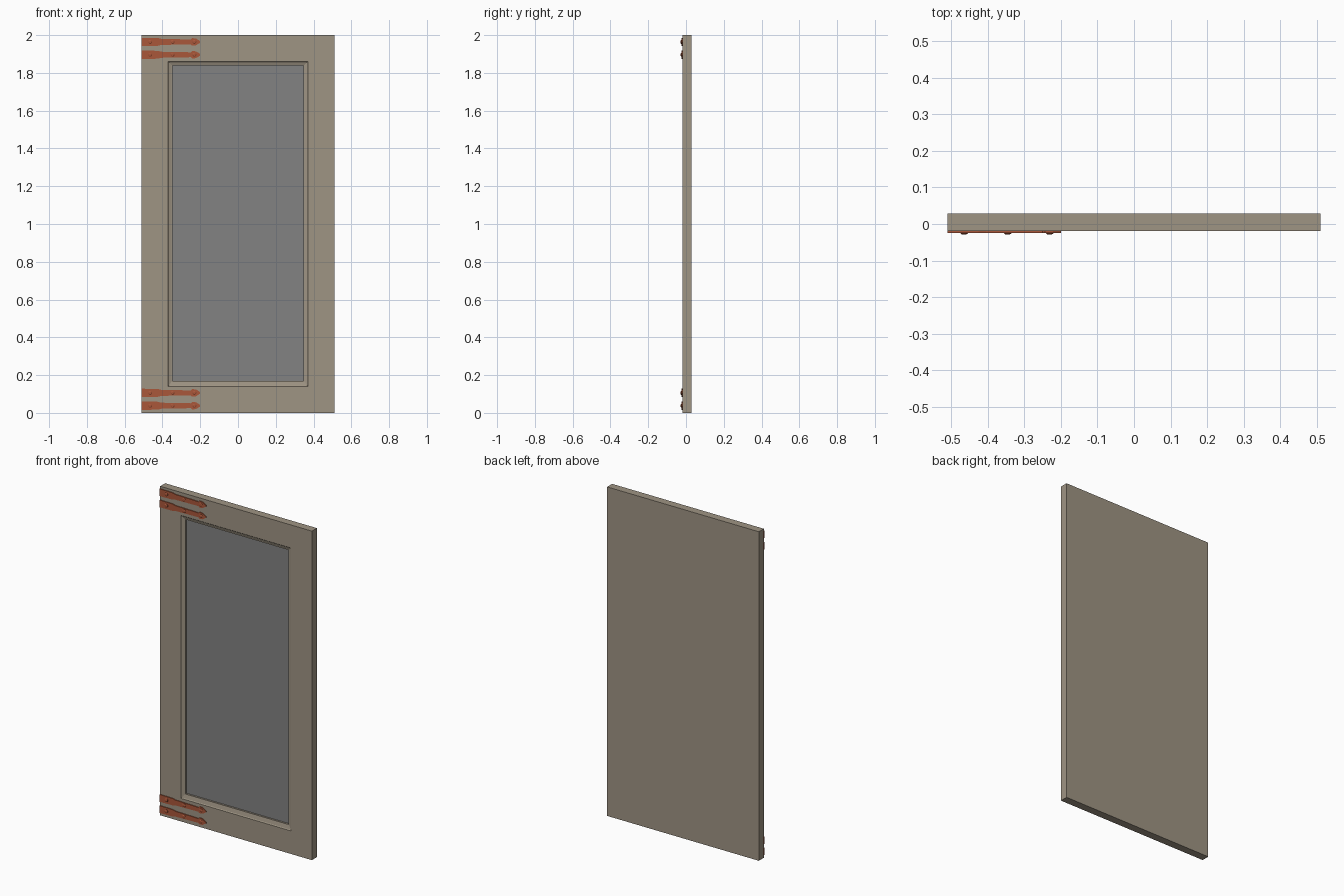
import bpy, bmesh, math

if "Cube" in bpy.data.objects:
    bpy.data.objects.remove(bpy.data.objects["Cube"])

FRONT, BACK = -0.019, 0.029


def material(name, rgb):
    m = bpy.data.materials.new(name)
    m.diffuse_color = (*rgb, 1)
    m.use_nodes = True
    m.node_tree.nodes["Principled BSDF"].inputs["Base Color"].default_value = m.diffuse_color
    return m


frame_mat = material("taupe wood", (0.345, 0.297, 0.229))
panel_mat = material("grey panel", (0.225, 0.225, 0.225))
hinge_mat = material("rust iron", (0.40, 0.095, 0.042))


def finish(bm, name, mat):
    bmesh.ops.recalc_face_normals(bm, faces=bm.faces)
    me = bpy.data.meshes.new(name)
    bm.to_mesh(me)
    bm.free()
    me.materials.append(mat)
    ob = bpy.data.objects.new(name, me)
    bpy.context.collection.objects.link(ob)
    return ob


# door slab: rectangular rings from the back, round the edge, into the recess
# each ring: half width, bottom, top, y
rings = [(0.51, 0, 2, BACK), (0.51, 0, 2, FRONT),
         (0.37, 0.14, 1.86, FRONT), (0.366, 0.145, 1.856, FRONT + 0.004),
         (0.352, 0.166, 1.842, FRONT + 0.009), (0.347, 0.17, 1.838, FRONT + 0.009),
         (0.347, 0.17, 1.838, FRONT + 0.02)]
bm = bmesh.new()
loops = []
for w, b, t, y in rings:
    loops.append([bm.verts.new((x, y, z)) for x, z in ((-w, b), (w, b), (w, t), (-w, t))])
for a, c in zip(loops, loops[1:]):
    for i in range(4):
        j = (i + 1) % 4
        bm.faces.new((a[i], a[j], c[j], c[i]))
bm.faces.new(loops[0])
inset = bm.faces.new(loops[-1])
inset.material_index = 1
door = finish(bm, "door_slab", frame_mat)
door.data.materials.append(panel_mat)


# strap hinge plate, tapering to a spear tip, upper half mirrored to the lower
half = [(-0.511, 0.022), (-0.425, 0.021), (-0.405, 0.016), (-0.25, 0.013),
        (-0.243, 0.020), (-0.222, 0.018), (-0.2, 0.004)]


def strap(name, zc):
    bm = bmesh.new()
    outline = half + [(x, -z) for x, z in reversed(half)]
    face = bm.faces.new([bm.verts.new((x, FRONT + 0.001, zc + z)) for x, z in outline])
    ext = bmesh.ops.extrude_face_region(bm, geom=[face])
    for v in ext["geom"]:
        if isinstance(v, bmesh.types.BMVert):
            v.co.y = FRONT - 0.005
    finish(bm, name, hinge_mat)


# faceted rivet with a narrower head
def rivet(name, x, zc):
    bm = bmesh.new()
    prev = None
    for r, y in ((0.011, FRONT - 0.004), (0.011, FRONT - 0.007), (0.006, FRONT - 0.010)):
        ring = [bm.verts.new((x + r * math.cos(a), y, zc + r * math.sin(a)))
                for a in (math.tau * (i + 0.5) / 8 for i in range(8))]
        if prev:
            for i in range(8):
                j = (i + 1) % 8
                bm.faces.new((prev[i], prev[j], ring[j], ring[i]))
        else:
            bm.faces.new(ring)
        prev = ring
    bm.faces.new(prev)
    finish(bm, name, hinge_mat)


# two straps at the top and two at the bottom
for n, z in enumerate((0.038, 0.106, 1.896, 1.964), 1):
    strap(f"hinge_strap_{n}", z)
    for k, x in enumerate((-0.465, -0.346, -0.231), 1):
        rivet(f"hinge_rivet_{n}_{k}", x, z)
